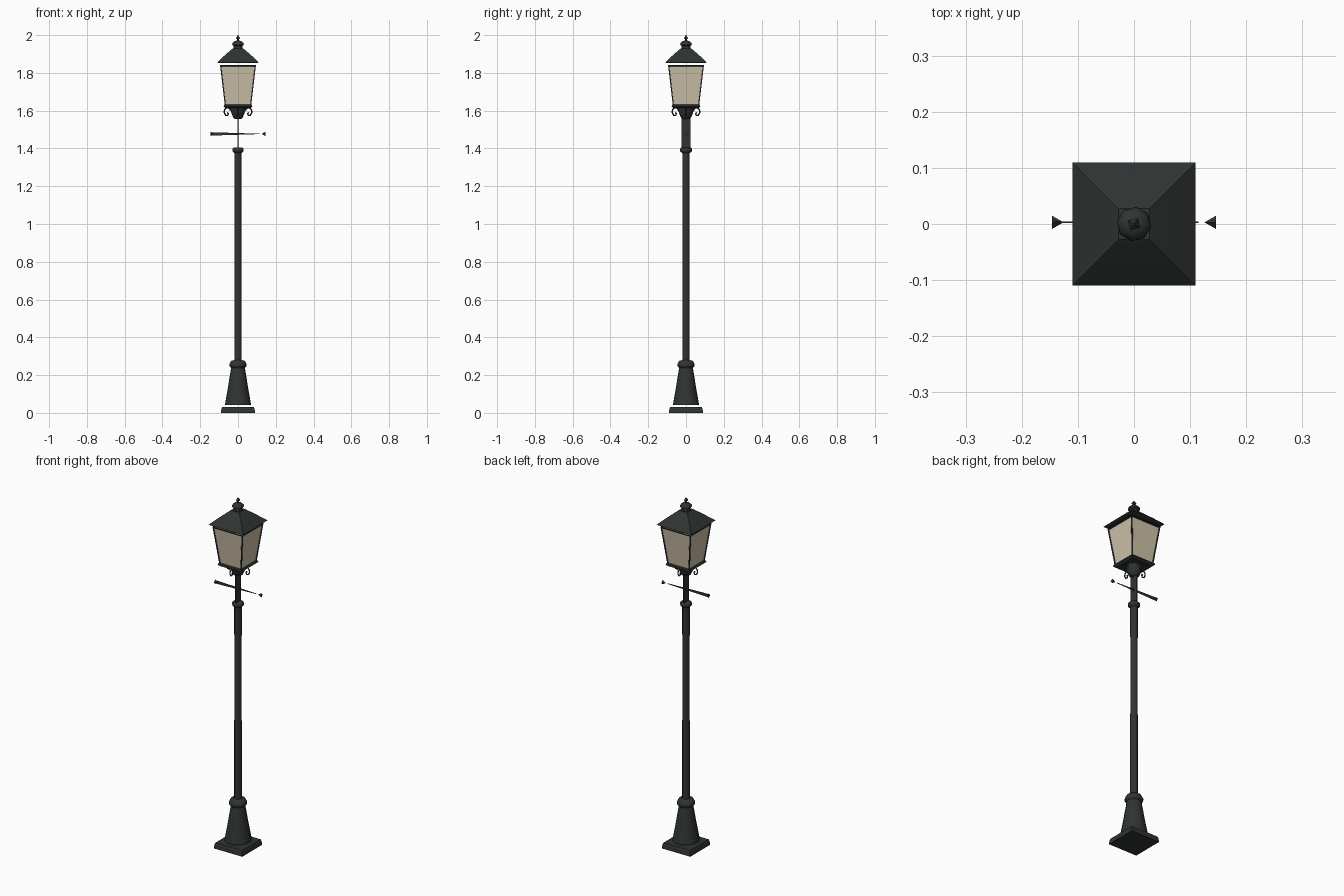
import bpy, bmesh, math
from mathutils import Matrix, Vector

if "Cube" in bpy.data.objects:
    bpy.data.objects.remove(bpy.data.objects["Cube"])

def material(name, rgb):
    m = bpy.data.materials.new(name)
    m.diffuse_color = (*rgb, 1)
    m.use_nodes = True
    m.node_tree.nodes["Principled BSDF"].inputs["Base Color"].default_value = m.diffuse_color
    return m

IRON = material("dark_iron", (0.028, 0.034, 0.033))
GLASS = material("warm_glass", (0.62, 0.54, 0.40))

def finish(bm, name, mat=IRON, smooth=False):
    bmesh.ops.recalc_face_normals(bm, faces=bm.faces)
    me = bpy.data.meshes.new(name)
    bm.to_mesh(me)
    bm.free()
    ob = bpy.data.objects.new(name, me)
    bpy.context.collection.objects.link(ob)
    me.materials.append(mat)
    if smooth:
        bpy.context.view_layer.objects.active = ob
        ob.select_set(True)
        bpy.ops.object.shade_smooth_by_angle(angle=math.radians(50))
        ob.select_set(False)
    return ob

def loft(name, profile, sides, mat=IRON, caps=(True, True), turn=0.0, smooth=False):
    """Stack regular rings of (radius, z); four sides use radius as half width."""
    bm = bmesh.new()
    k = math.sqrt(2) if sides == 4 else 1
    off = math.pi / sides + turn
    rings = [[bm.verts.new((r * k * math.cos(off + math.tau * i / sides),
                            r * k * math.sin(off + math.tau * i / sides), z))
              for i in range(sides)] for r, z in profile]
    for a, b in zip(rings, rings[1:]):
        for i in range(sides):
            j = (i + 1) % sides
            bm.faces.new((a[i], a[j], b[j], b[i]))
    if caps[0]:
        bm.faces.new(rings[0][::-1])
    if caps[1]:
        bm.faces.new(rings[-1])
    return finish(bm, name, mat, smooth)

def box(name, size, centre):
    bm = bmesh.new()
    bmesh.ops.create_cube(bm, size=1, matrix=Matrix.Translation(centre) @ Matrix.Diagonal((*size, 1)))
    return finish(bm, name)

def tube(name, points, radius, sides=2):
    cu = bpy.data.curves.new(name, 'CURVE')
    cu.dimensions = '3D'
    cu.bevel_depth = radius
    cu.bevel_resolution = sides - 2 if sides > 2 else 0
    cu.use_fill_caps = True
    sp = cu.splines.new('POLY')
    sp.points.add(len(points) - 1)
    for p, co in zip(sp.points, points):
        p.co = (*co, 1)
    cu.materials.append(IRON)
    ob = bpy.data.objects.new(name, cu)
    bpy.context.collection.objects.link(ob)
    return ob

# Base plinth and flared pedestal
loft("base_plinth", [(0.09, 0), (0.088, 0.022), (0.084, 0.032)], 4)
loft("pedestal", [(0.072, 0.042), (0.056, 0.13), (0.038, 0.238), (0.047, 0.246),
                  (0.048, 0.256), (0.038, 0.275), (0.02, 0.28)], 12, smooth=True)

# Pole, top collar and flat neck
loft("pole", [(0.0205, 0.275), (0.0195, 1.08), (0.0205, 1.38)], 8, smooth=True)
loft("pole_collar", [(0.02, 1.375), (0.031, 1.385), (0.032, 1.397), (0.024, 1.405)], 10, smooth=True)
box("neck", (0.007, 0.046, 0.17), (0, 0, 1.48))

# Tapered ladder bar with pointed end knobs
bm = bmesh.new()
ends = [[bm.verts.new((x, 0.003 + sy * 0.0015, 1.477 + sz * h))
         for sy, sz in ((-1, -1), (1, -1), (1, 1), (-1, 1))] for x, h in ((-0.145, 0.009), (0.115, 0.001))]
for i in range(4):
    j = (i + 1) % 4
    bm.faces.new((ends[0][i], ends[0][j], ends[1][j], ends[1][i]))
bm.faces.new(ends[0])
bm.faces.new(ends[1])
finish(bm, "ladder_bar")
for s in (-1, 1):
    bm = bmesh.new()
    bmesh.ops.create_cone(bm, cap_ends=True, segments=4, radius1=0.012, radius2=0, depth=0.021,
                          matrix=Matrix.Translation((s * 0.136, 0.003, 1.477))
                          @ Matrix.Rotation(-s * math.pi / 2, 4, 'Y'))
    finish(bm, "bar_end_left" if s < 0 else "bar_end_right")

# Cup and square tray under the lantern
loft("lantern_cup", [(0.018, 1.557), (0.026, 1.562), (0.036, 1.585), (0.045, 1.618)], 10, smooth=True)
loft("lantern_tray", [(0.066, 1.614), (0.076, 1.622), (0.074, 1.63), (0.066, 1.633)], 4)

# Four curled brackets below the tray
curl = [(0.038, 1.60), (0.048, 1.615), (0.060, 1.616), (0.071, 1.605), (0.073, 1.59),
        (0.066, 1.576), (0.055, 1.574), (0.050, 1.584), (0.056, 1.590)]
for n in range(4):
    a = n * math.pi / 2
    tube(f"scroll_bracket_{n + 1}", [(r * math.cos(a), r * math.sin(a), z) for r, z in curl], 0.004)

# Glass panes, corner bars and the thin upper rail
loft("glass_panes", [(0.066, 1.632), (0.091, 1.838)], 4, GLASS, caps=(False, False))
for n in range(4):
    a = math.pi / 4 + n * math.pi / 2
    c, s = math.cos(a) * math.sqrt(2), math.sin(a) * math.sqrt(2)
    tube(f"corner_bar_{n + 1}", [(0.067 * c, 0.067 * s, 1.628), (0.092 * c, 0.092 * s, 1.84)], 0.004)
loft("upper_rail", [(0.091, 1.835), (0.0955, 1.836), (0.096, 1.841), (0.091, 1.842)], 4, caps=(False, False))

# Pyramid roof
loft("roof", [(0.104, 1.852), (0.11, 1.856), (0.068, 1.895), (0.033, 1.925), (0.028, 1.929)], 4)

# Chimney cap and spike finial
loft("chimney", [(0.024, 1.925), (0.023, 1.943), (0.031, 1.948), (0.030, 1.958),
                 (0.018, 1.968), (0.006, 1.972)], 8, turn=0.25, smooth=True)
loft("finial", [(0.005, 1.968), (0.004, 1.976), (0.009, 1.984), (0.005, 1.992), (0.001, 2.0)], 4, turn=0.2)
